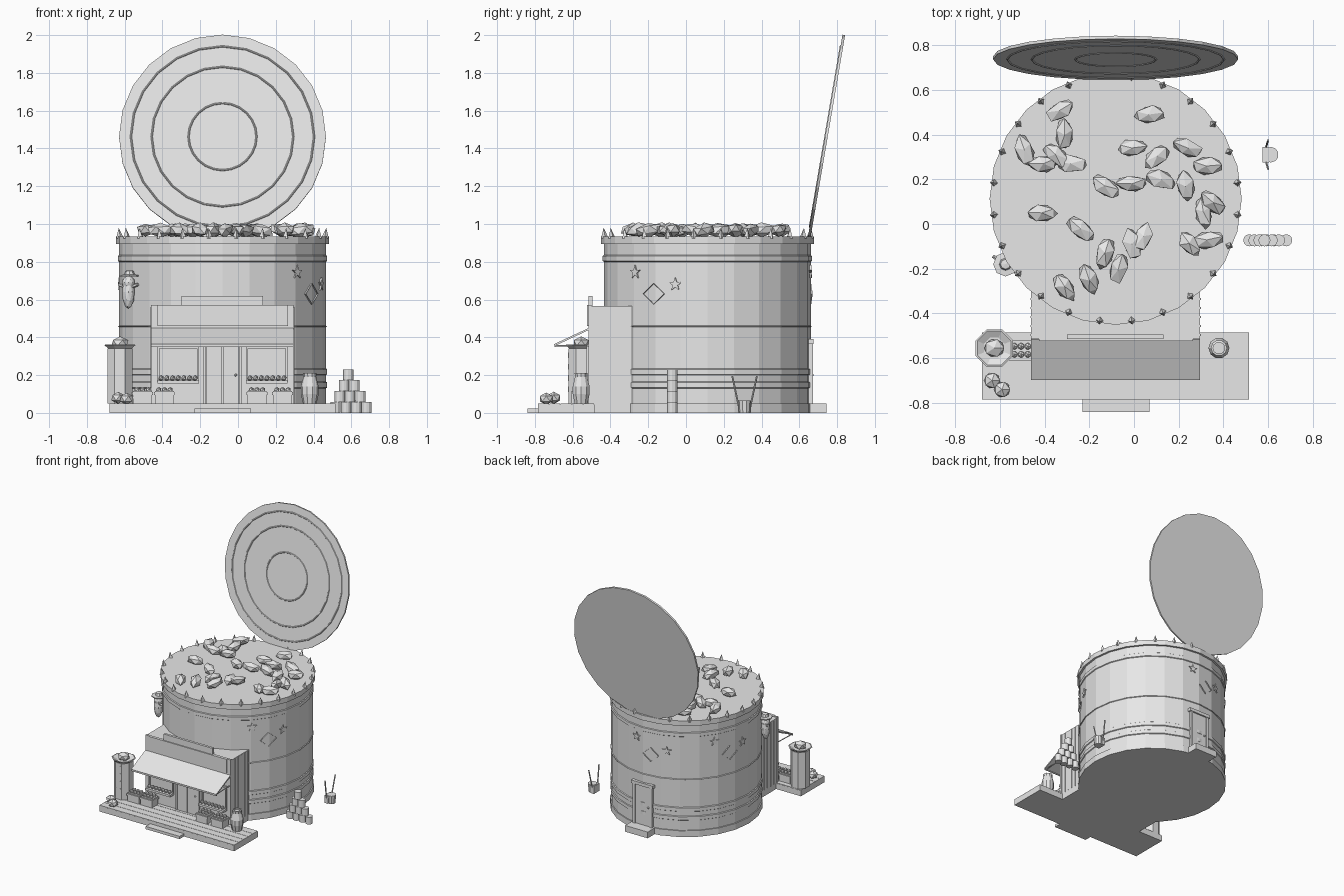
import bpy, bmesh, random
from math import sin, cos, pi, radians
from mathutils import Matrix, Vector

cube = bpy.data.objects.get("Cube")
if cube:
    bpy.data.objects.remove(cube)
random.seed(4)

grey = bpy.data.materials.new("plain grey")
grey.use_nodes = True
grey.diffuse_color = (0.8, 0.8, 0.8, 1)
grey.node_tree.nodes["Principled BSDF"].inputs["Base Color"].default_value = grey.diffuse_color

CX, CY, R, SIDES = -0.082, 0.113, 0.548, 24
DECK = 0.05
SHOP_L, SHOP_R, SHOP_Y = -0.46, 0.295, -0.515


def finish(name, bm, matrix=Matrix()):
    bmesh.ops.recalc_face_normals(bm, faces=bm.faces)
    me = bpy.data.meshes.new(name)
    bm.to_mesh(me)
    bm.free()
    me.materials.append(grey)
    ob = bpy.data.objects.new(name, me)
    ob.matrix_world = matrix
    bpy.context.collection.objects.link(ob)
    return ob


def box(name, x, y, z, matrix=Matrix()):
    bm = bmesh.new()
    bmesh.ops.create_cube(bm, size=1)
    for v in bm.verts:
        v.co = Vector([(a + b) / 2 + c * (b - a) for (a, b), c in zip((x, y, z), v.co)])
    return finish(name, bm, matrix)


def lathe(name, profile, sides, matrix):
    """Spin (radius, height) points around local z."""
    bm = bmesh.new()
    verts = [bm.verts.new((r, 0, z)) for r, z in profile]
    edges = [bm.edges.new(p) for p in zip(verts, verts[1:])]
    bmesh.ops.spin(bm, geom=verts + edges, cent=(0, 0, 0), axis=(0, 0, 1),
                   angle=2 * pi, steps=sides)
    bmesh.ops.remove_doubles(bm, verts=bm.verts, dist=0.0004)
    return finish(name, bm, matrix)


def ball(name, at, radius, detail=1, scale=(1, 1, 1)):
    bm = bmesh.new()
    bmesh.ops.create_icosphere(bm, subdivisions=detail, radius=radius)
    bmesh.ops.scale(bm, vec=scale, verts=bm.verts)
    return finish(name, bm, Matrix.Translation(at))


def rod(name, a, b, radius, sides=6, tip=None):
    a, b = Vector(a), Vector(b)
    bm = bmesh.new()
    bmesh.ops.create_cone(bm, cap_ends=True, segments=sides, radius1=radius,
                          radius2=radius if tip is None else tip, depth=(b - a).length)
    turn = (b - a).to_track_quat('Z', 'Y').to_matrix().to_4x4()
    return finish(name, bm, Matrix.Translation((a + b) / 2) @ turn)


def on_wall(degrees, z, r=R - 0.003):
    """Frame on the drum wall: local x outward, y along, z up."""
    return (Matrix.Translation((CX, CY, 0)) @ Matrix.Rotation(radians(degrees), 4, 'Z')
            @ Matrix.Translation((r, 0, z)))


def plate(name, points, matrix, border=0):
    bm = bmesh.new()
    face = bm.faces.new([bm.verts.new((0, u, v)) for u, v in points])
    if border:
        bmesh.ops.inset_individual(bm, faces=[face], thickness=border)
        bmesh.ops.delete(bm, geom=[face], context='FACES')
    new = bmesh.ops.extrude_face_region(bm, geom=bm.faces[:])["geom"]
    bmesh.ops.translate(bm, vec=(0.009, 0, 0),
                        verts=[g for g in new if isinstance(g, bmesh.types.BMVert)])
    return finish(name, bm, matrix)


# Ribbed drum
centre = Matrix.Translation((CX, CY, 0))
profile = [(0, 0), (R + 0.008, 0), (R + 0.008, DECK), (R, DECK)]
for low, high in ((0.13, 0.165), (0.2, 0.235), (0.455, 0.462), (0.8, 0.835)):
    profile += [(R, low), (R + 0.006, low + 0.004), (R + 0.006, high - 0.004), (R, high)]
profile += [(R, 0.895), (R + 0.016, 0.895), (R + 0.016, 0.935), (R - 0.02, 0.935), (0, 0.935)]
lathe("drum", profile, SIDES, centre)

# Jagged teeth on the rim
for i in range(SIDES):
    if i != 6:
        spot = on_wall((i + 0.5) * 360 / SIDES, 0.925, R).translation
        out = Vector((spot.x - CX, spot.y - CY, 0)).normalized()
        rod("rim_tooth", spot, spot + out * 0.006 + Vector((0, 0, 0.055)), 0.02, 4, 0)

# Open lid with raised rings
profile = [(0, 0.014)]
for r in (0.175, 0.37, 0.48):
    profile += [(r, 0.014), (r + 0.003, 0.018), (r + 0.007, 0.018), (r + 0.01, 0.014)]
profile += [(R, 0.014), (R, 0), (0, 0)]
lathe("lid", profile, SIDES,
      Matrix.Translation((CX, 0.75, 1.46)) @ Matrix.Rotation(radians(80.3), 4, 'X'))

# Chunks filling the drum
chunks = [(-.33, .51), (-.49, .33), (-.31, .4), (-.41, .27), (-.35, .31), (-.28, .27),
          (.07, .49), (-.01, .34), (.1, .3), (-.01, .18), (-.13, .17), (.12, .2),
          (.24, .34), (.33, .26), (.23, .17), (.35, .1), (.31, .05), (-.41, .05),
          (-.24, -.02), (.04, -.06), (-.01, -.09), (-.13, -.13), (-.07, -.2),
          (-.2, -.25), (-.31, -.28), (.25, -.09), (.33, -.07)]
for x, y in chunks:
    bm = bmesh.new()
    bmesh.ops.create_icosphere(bm, subdivisions=1, radius=1)
    for v in bm.verts:
        v.co *= random.uniform(0.85, 1.1)
    bmesh.ops.scale(bm, vec=(0.078, 0.043, 0.038), verts=bm.verts)
    finish("chunk", bm, Matrix.Translation((x, y, 0.968))
           @ Matrix.Rotation(random.uniform(0, pi), 4, 'Z')
           @ Matrix.Rotation(random.uniform(-0.2, 0.2), 4, 'Y'))

# Stars and diamonds on the drum wall
star = [(r * sin(i * pi / 5), r * cos(i * pi / 5)) for i in range(10)
        for r in [0.015 if i % 2 else 0.037]]
diamond = [(-0.065, 0), (0, -0.055), (0.065, 0), (0, 0.055)]
for angle in (-31, 97, 160):
    plate("star", star, on_wall(angle - 13, 0.745))
    plate("star", star, on_wall(angle + 13, 0.68))
    plate("diamond", diamond, on_wall(angle, 0.63), 0.02)

# Back door with step
box("back_door", (CX - 0.07, CX + 0.07), (0.6, 0.664), (DECK, 0.37))
for s in (-1, 1):
    box("back_door_post", (CX + s * 0.075 - 0.01, CX + s * 0.075 + 0.01), (0.6, 0.672), (DECK, 0.37))
box("back_door_lintel", (CX - 0.095, CX + 0.095), (0.6, 0.676), (0.365, 0.39))
box("back_step", (CX - 0.1, CX + 0.1), (0.6, 0.745), (0, DECK))
ball("back_door_knob", (CX - 0.05, 0.668, 0.2), 0.009)

# Plank deck with front step
box("deck_base", (-0.68, 0.515), (-0.784, -0.485), (0, 0.045))
for i in range(5):
    y = -0.785 + i * 0.06
    box("deck_plank", (-0.68, 0.515), (y + 0.0015, y + 0.0585), (0.04, DECK))
box("front_step", (-0.23, 0.07), (-0.84, -0.78), (0, 0.022))

# Shop building, stepped top and sign board
box("shop", (SHOP_L, SHOP_R), (SHOP_Y + 0.01, -0.285), (0, 0.565))
box("shop_front", (SHOP_L, SHOP_R), (SHOP_Y, -0.5), (DECK, 0.57))
box("shop_top_board", (-0.3, 0.133), (SHOP_Y, -0.495), (0.56, 0.62))
box("sign_board", (-0.425, 0.265), (SHOP_Y - 0.008, SHOP_Y), (0.46, 0.57))
for i in range(6):
    y = -0.5 + i * 0.04
    for x in (SHOP_L, SHOP_R):
        box("side_batten", (x - 0.004, x + 0.004), (y, y + 0.008), (DECK, 0.56))

# Sloped awning with valance
slope = Matrix.Translation((0, SHOP_Y, 0.445)) @ Matrix.Rotation(radians(25), 4, 'X')
box("awning", (SHOP_L, SHOP_R), (-0.2, 0), (-0.006, 0.004), slope)
box("awning_valance", (SHOP_L, SHOP_R), (-0.697, -0.69), (0.35, 0.364))
for x in (SHOP_L + 0.01, SHOP_R - 0.01):
    rod("awning_brace", (x, -0.69, 0.355), (x, SHOP_Y, 0.36), 0.004)

# Double door
for s in (-1, 1):
    x = CX + s * 0.045
    box("door_leaf", (x - 0.043, x + 0.043), (SHOP_Y - 0.008, SHOP_Y), (DECK, 0.35))
    box("door_post", (CX + s * 0.097 - 0.007, CX + s * 0.097 + 0.007),
        (SHOP_Y - 0.013, SHOP_Y), (DECK, 0.36))
ball("door_knob", (CX + 0.07, SHOP_Y - 0.012, 0.2), 0.008)

# Windows with fruit shelves, and crates beneath
for s in (-1, 1):
    x = CX + s * 0.235
    for z in (0.165, 0.34):
        box("window_rail", (x - 0.11, x + 0.11), (SHOP_Y - 0.012, SHOP_Y), (z, z + 0.012))
    for t in (-1, 1):
        box("window_stile", (x + t * 0.105 - 0.006, x + t * 0.105 + 0.006),
            (SHOP_Y - 0.012, SHOP_Y), (0.165, 0.35))
    box("window_shelf", (x - 0.11, x + 0.11), (SHOP_Y - 0.05, SHOP_Y), (0.155, 0.172))
    for i in range(7):
        ball("shelf_fruit", (x - 0.09 + i * 0.03, SHOP_Y - 0.028, 0.184), 0.015)


def crate(x, y):
    box("crate", (x - 0.05, x + 0.05), (y - 0.04, y + 0.04), (DECK, 0.115))
    box("crate_lip", (x - 0.055, x + 0.055), (y - 0.045, y + 0.045), (0.095, 0.11))
    for i in range(3):
        for j in (-1, 1):
            ball("crate_fruit", (x - 0.03 + i * 0.03, y + j * 0.018, 0.122), 0.016)


for x in (-0.505, -0.39, 0.1, 0.235):
    crate(x, -0.565)

# Produce stand with tray and round vegetable
stand = Matrix.Translation((-0.625, -0.555, 0)) @ Matrix.Rotation(pi / 8, 4, 'Z')
lathe("produce_stand", [(0, DECK), (0.072, DECK), (0.072, 0.34), (0, 0.34)], 8, stand)
lathe("stand_tray", [(0, 0.335), (0.06, 0.335), (0.09, 0.36), (0.082, 0.362), (0.05, 0.346),
                     (0, 0.346)], 8, stand)
ball("stand_vegetable", (-0.625, -0.555, 0.37), 0.05, 1, (1, 0.9, 0.7))
for i in range(4):
    for x in (-0.645, -0.605):
        box("stand_slot", (x - 0.004, x + 0.004), (-0.625, -0.621), (0.11 + i * 0.06, 0.14 + i * 0.06))

# Barrel and loose vegetables on the deck
lathe("barrel", [(0, DECK), (0.036, DECK), (0.047, 0.1), (0.047, 0.14), (0.034, 0.19),
                 (0.036, 0.21), (0.026, 0.212), (0.026, 0.2), (0, 0.2)], 10,
      Matrix.Translation((0.38, -0.555, 0)))
for at in ((-0.635, -0.7, 0.08), (-0.59, -0.74, 0.075)):
    ball("loose_vegetable", at, 0.04, 1, (1, 1, 0.8))

# Pyramid of cans
for row in range(4):
    for i in range(4 - row):
        rod("can", (0.516 + i * 0.055 + row * 0.0225, -0.073, row * 0.058),
            (0.516 + i * 0.055 + row * 0.0225, -0.073, row * 0.058 + 0.057), 0.027, 12)

# Bucket with a box and two sticks
rod("bucket", (0.612, 0.31, 0), (0.612, 0.31, 0.065), 0.03, 10, 0.035)
box("bucket_box", (0.575, 0.605), (0.275, 0.345), (0, 0.06))
for s in (-1, 1):
    rod("stick", (0.59, 0.31 + s * 0.03, 0.03), (0.6, 0.31 + s * 0.065, 0.195), 0.005)

# Vegetable mascot with hat on the wall
ball("mascot_body", (-0.58, -0.18, 0.64), 0.045, 2, (0.75, 0.75, 2))
ball("mascot_head", (-0.58, -0.18, 0.69), 0.035, 2)
lathe("mascot_hat", [(0, 0.722), (0.055, 0.722), (0.055, 0.73), (0.028, 0.732), (0.022, 0.752),
                     (0, 0.755)], 8, Matrix.Translation((-0.575, -0.18, 0)))
for s in (-1, 1):
    rod("mascot_arm", (-0.58, -0.18, 0.66), (-0.58 + s * 0.05, -0.18 - s * 0.035, 0.68), 0.009)
